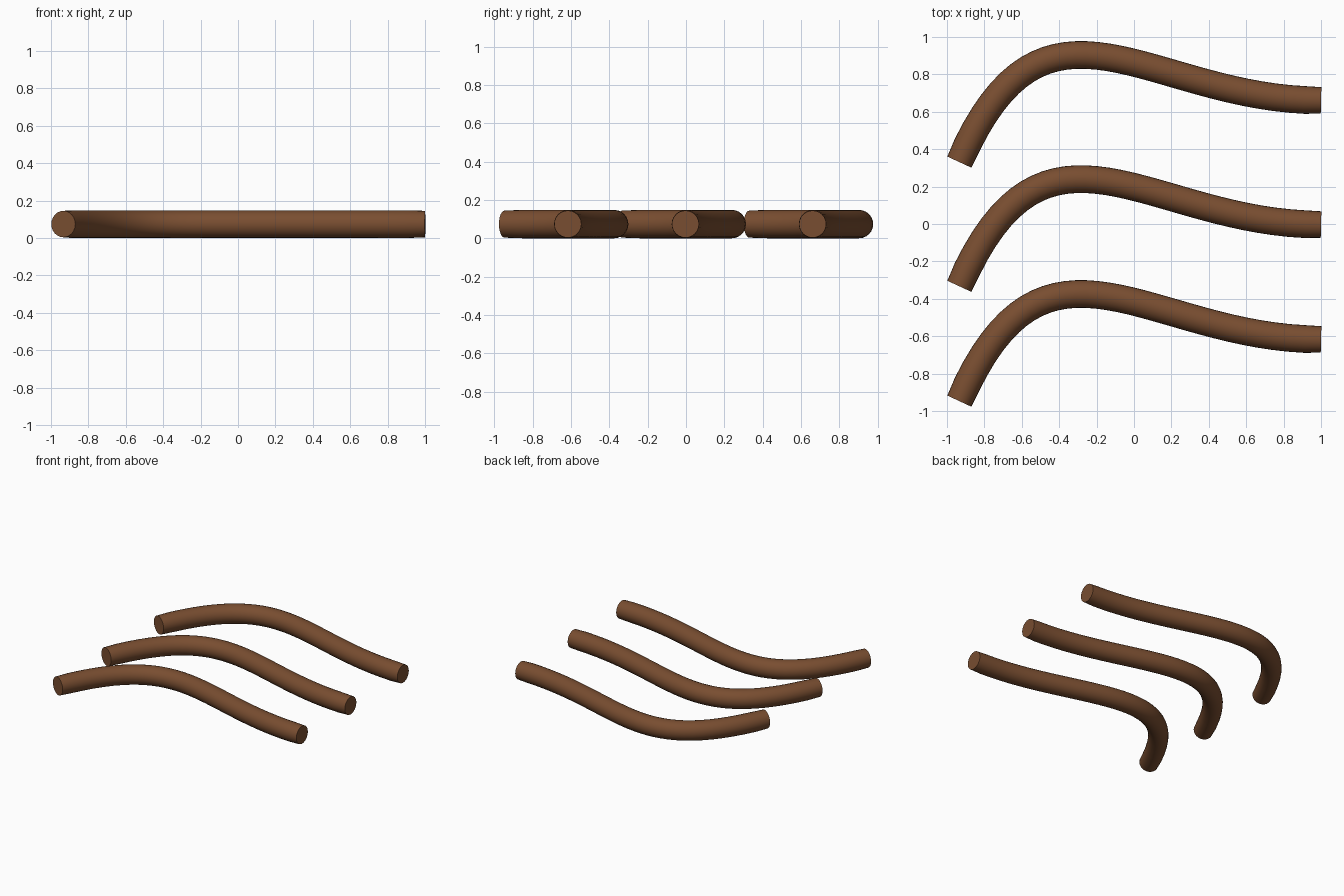
import bpy
from mathutils import Vector

if "Cube" in bpy.data.objects:
    bpy.data.objects.remove(bpy.data.objects["Cube"])

R = 0.074      # rod radius
STEPS = 32     # segments along each rod
P = [Vector(p) for p in ((-0.934, -0.33, R), (-0.475, 0.725, R), (0.077, 0, R), (1, 0, R))]

wood = bpy.data.materials.new("brown_wood")
wood.diffuse_color = (0.19, 0.075, 0.03, 1)
wood.use_nodes = True
wood.node_tree.nodes["Principled BSDF"].inputs["Base Color"].default_value = wood.diffuse_color


def bezier(t):
    s = 1 - t
    return P[0] * s**3 + P[1] * 3 * s * s * t + P[2] * 3 * s * t * t + P[3] * t**3


def bent_rod(name, y):
    # swept round rod, very slightly narrowed at its two flat ends
    curve = bpy.data.curves.new(name, 'CURVE')
    curve.dimensions = '3D'
    curve.bevel_depth = R
    curve.bevel_resolution = 10
    curve.use_fill_caps = True
    spline = curve.splines.new('POLY')
    spline.points.add(STEPS)
    for i, pt in enumerate(spline.points):
        pt.co = (*bezier(i / STEPS), 1)
        pt.radius = 0.955 if i in (0, STEPS) else 1
    obj = bpy.data.objects.new(name, curve)
    bpy.context.collection.objects.link(obj)
    obj.location.y = y
    bpy.ops.object.select_all(action='DESELECT')
    obj.select_set(True)
    bpy.context.view_layer.objects.active = obj
    bpy.ops.object.convert(target='MESH')
    obj = bpy.context.object
    obj.name = name
    obj.data.materials.clear()
    obj.data.materials.append(wood)
    bpy.ops.object.shade_smooth_by_angle()


# three identical rods side by side
for name, y in (("front_rod", -0.617), ("middle_rod", -0.003), ("back_rod", 0.661)):
    bent_rod(name, y)
